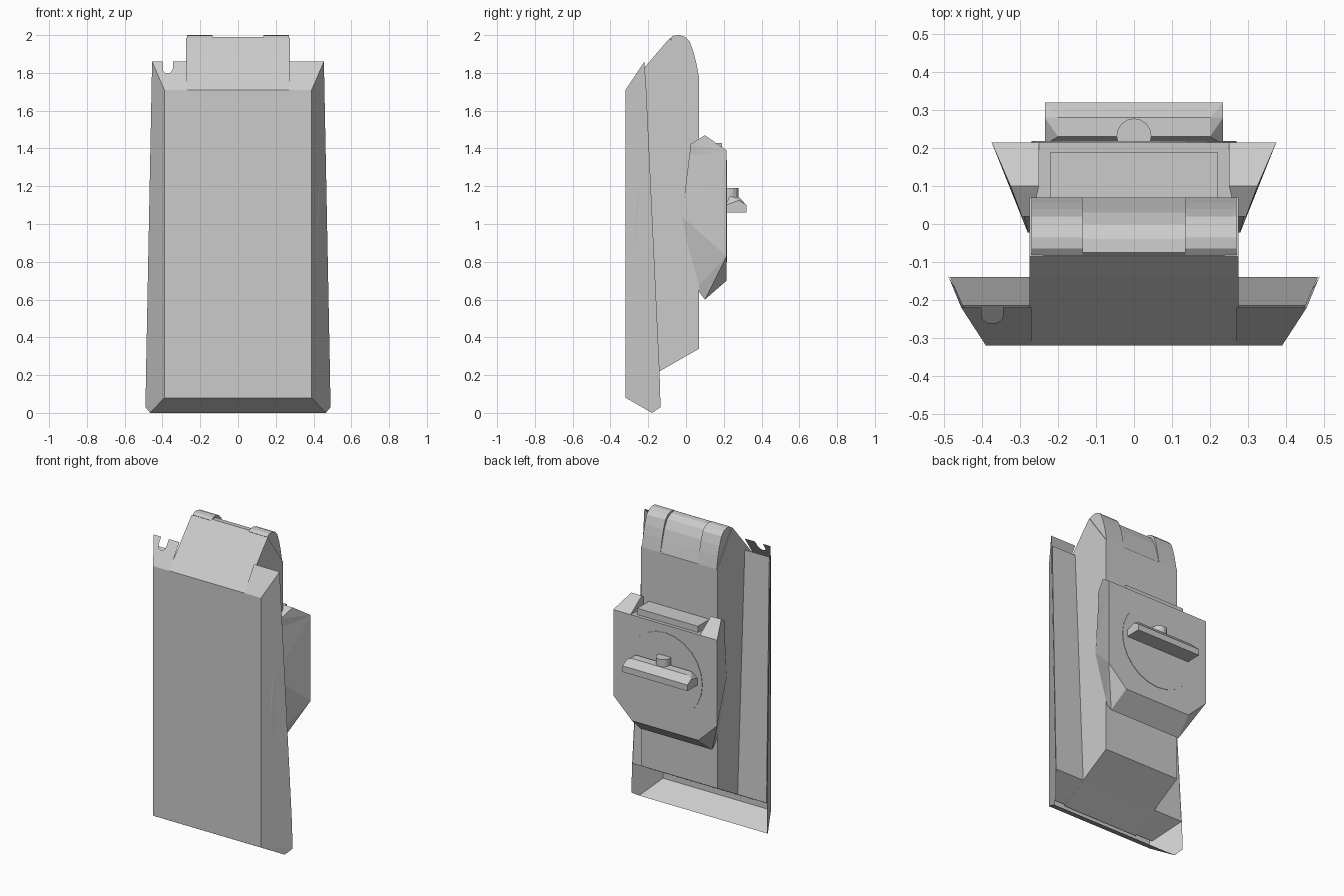
import bpy, bmesh
from math import pi, sin, cos
from mathutils import Matrix

if "Cube" in bpy.data.objects:
    bpy.data.objects.remove(bpy.data.objects["Cube"])


def finish(name, bm):
    me = bpy.data.meshes.new(name)
    bm.to_mesh(me)
    bm.free()
    ob = bpy.data.objects.new(name, me)
    bpy.context.collection.objects.link(ob)
    return ob


def prism(name, profile, x0, x1):
    """Extrude a (y, z) profile along x."""
    bm = bmesh.new()
    f = bm.faces.new([bm.verts.new((x0, y, z)) for y, z in profile])
    r = bmesh.ops.extrude_face_region(bm, geom=[f])
    vs = [v for v in r["geom"] if isinstance(v, bmesh.types.BMVert)]
    bmesh.ops.translate(bm, verts=vs, vec=(x1 - x0, 0, 0))
    bmesh.ops.recalc_face_normals(bm, faces=bm.faces)
    return finish(name, bm)


def hull(name, pts):
    """Flat-faced convex solid around a few corner points."""
    bm = bmesh.new()
    for p in pts:
        bm.verts.new(p)
    bmesh.ops.convex_hull(bm, input=bm.verts)
    bmesh.ops.dissolve_limit(bm, angle_limit=0.02, verts=bm.verts, edges=bm.edges)
    bmesh.ops.recalc_face_normals(bm, faces=bm.faces)
    return finish(name, bm)


def both(pts):
    return [(s * x, y, z) for x, y, z in pts for s in (1, -1)]


def sheet(name, polys):
    bm = bmesh.new()
    for poly in polys:
        bm.faces.new([bm.verts.new(p) for p in poly])
    bmesh.ops.remove_doubles(bm, verts=bm.verts, dist=0.0005)
    return finish(name, bm)


# Front armour shell: open sheet with flared sides and a sloped top
def ear(x, z):
    return (x, -0.32 + (z - 1.71) * 0.667, z)


polys = [
    [(-.39, -.32, .08), (.39, -.32, .08), (.39, -.32, 1.71), (-.39, -.32, 1.71)],
    [(-.465, -.18, 0), (.465, -.18, 0), (.39, -.32, .08), (-.39, -.32, .08)],
    [ear(.27, 1.71), ear(.39, 1.71), ear(.455, 1.86), ear(.27, 1.86)],
]
for s in (1, -1):
    side = [(.39, -.32, .08), (.49, -.135, .03), (.487, -.14, .22),
            (.455, -.22, 1.86), (.39, -.32, 1.71)]
    corner = [(.39, -.32, .08), (.465, -.18, 0), (.49, -.135, .03)]
    for p in (side, corner):
        q = [(s * x, y, z) for x, y, z in p]
        polys.append(q if s > 0 else q[::-1])
# left ear with its rounded notch
notch = [ear(-.373 + .028 * cos(a * pi / 6), 1.825 - .028 * sin(a * pi / 6)) for a in range(7)]
polys.append([ear(-.39, 1.71), ear(-.27, 1.71), ear(-.27, 1.86), ear(-.345, 1.86)]
             + notch + [ear(-.401, 1.86), ear(-.455, 1.86)])
sheet("front_shell", polys)

# Backing inside the shell, leaving the bottom open
hull("shell_backing", both([(.484, -.14, .22), (.452, -.214, 1.79), (.395, -.305, .125),
                            (.385, -.305, 1.70)]))

# Central spine block
prism("spine", [(.07, .34), (.07, 1.77), (-.085, 1.985), (-.14, 1.922), (-.32, 1.71),
                (-.312, 1.6), (-.312, .12), (-.14, .22)], -.275, .275)

# Rounded cap: lower middle and two raised pads
prism("cap_middle", [(-.13, 1.925), (-.075, 1.99), (-.04, 1.988), (0, 1.965), (.03, 1.91),
                     (.05, 1.84), (.07, 1.765), (0, 1.8)], -.24, .24)
for s, n in ((1, "right"), (-1, "left")):
    prism("cap_pad_" + n, [(-.082, 1.985), (-.065, 1.998), (-.035, 2.0), (-.005, 1.99),
                           (.02, 1.965), (.04, 1.91), (.055, 1.85), (.07, 1.77), (0, 1.8)],
          s * .135, s * .27)

# Rear mount body with flared sides
hull("rear_mount", both([(.375, .215, 1.39), (.375, .215, .83), (.24, .215, .70),
                         (.28, -.022, 1.04), (.26, .10, .60), (.265, .055, .66),
                         (.29, .02, 1.38)]))
for s, n in ((1, "right"), (-1, "left")):
    hull("mount_ear_" + n, [(s * x, y, z) for x, y, z in [
        (.25, .215, 1.39), (.375, .215, 1.39), (.25, .10, 1.47), (.325, .10, 1.47),
        (.27, .02, 1.42), (.295, .02, 1.42), (.25, .10, 1.36), (.325, .10, 1.36),
        (.29, .02, 1.36)]])
prism("mount_top_block", [(.03, 1.36), (.19, 1.36), (.19, 1.43), (.03, 1.43)], -.22, .22)

# Turning disc, nearly flush with the mount
bm = bmesh.new()
bmesh.ops.create_cone(bm, cap_ends=True, segments=24, radius1=.27, radius2=.27, depth=.02,
                      matrix=Matrix.Translation((0, .208, 1.07)) @ Matrix.Rotation(pi / 2, 4, 'X'))
finish("mount_disc", bm)

# Handle bar with chamfered ends
hull("handle_bar", both([(.235, .21, 1.06), (.235, .32, 1.06), (.235, .32, 1.10),
                         (.235, .28, 1.125), (.235, .21, 1.10), (.20, .23, 1.145),
                         (.20, .28, 1.143)]))

# Half-round peg above the handle
bm = bmesh.new()
bmesh.ops.create_cone(bm, cap_ends=True, segments=16, radius1=.046, radius2=.046, depth=.08,
                      matrix=Matrix.Translation((0, .232, 1.15)))
finish("handle_peg", bm)
